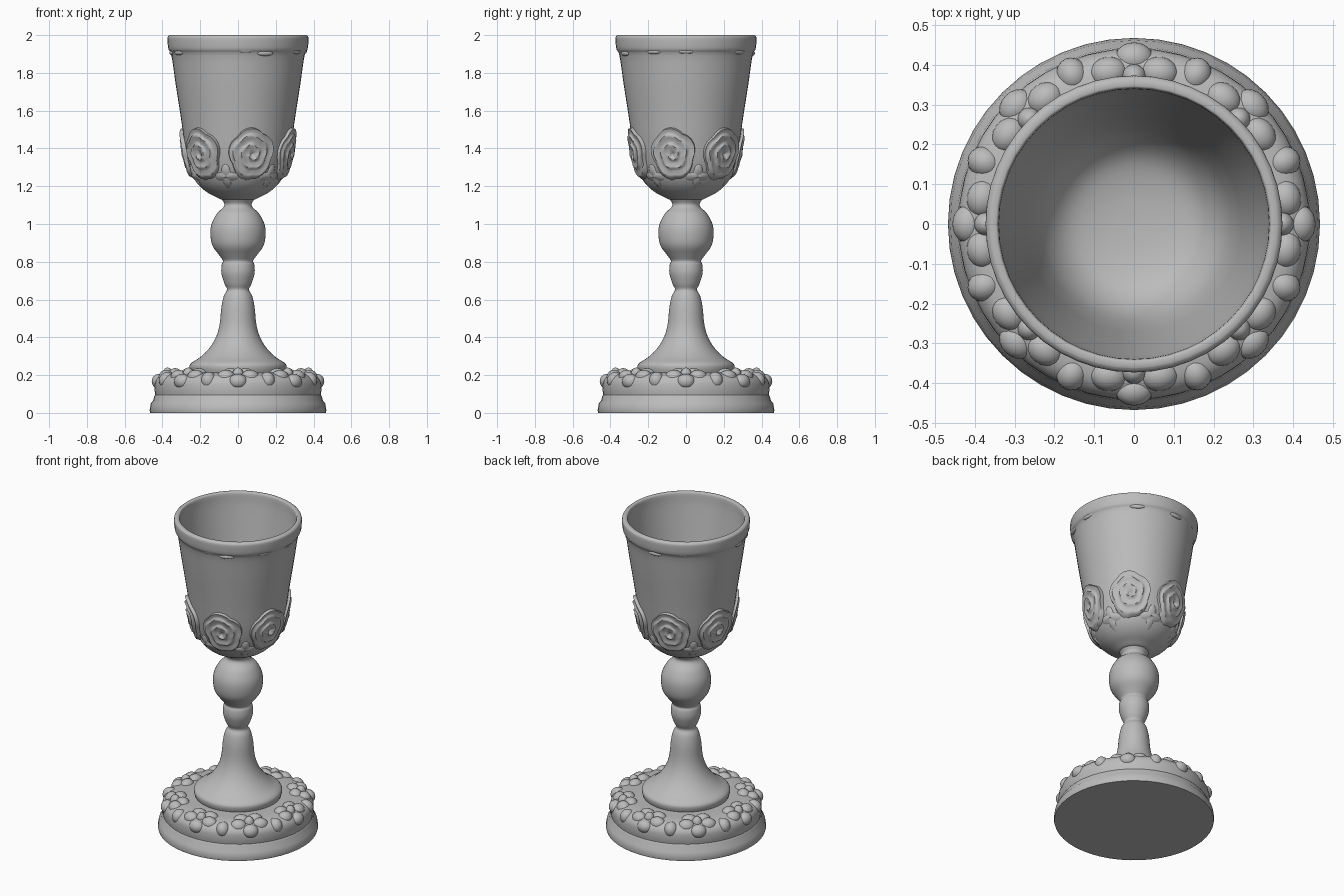
import bpy, bmesh, math
from math import sin, cos, pi
from mathutils import Vector, Matrix

if "Cube" in bpy.data.objects:
    bpy.data.objects.remove(bpy.data.objects["Cube"])

metal = bpy.data.materials.new("plain grey")
metal.use_nodes = True
GREY = (0.5, 0.5, 0.5, 1)
metal.diffuse_color = GREY
metal.node_tree.nodes["Principled BSDF"].inputs["Base Color"].default_value = GREY


def finish(bm, name, angle=50):
    bmesh.ops.remove_doubles(bm, verts=bm.verts, dist=0.0005)
    bmesh.ops.recalc_face_normals(bm, faces=bm.faces)
    mesh = bpy.data.meshes.new(name)
    bm.to_mesh(mesh)
    bm.free()
    mesh.materials.append(metal)
    ob = bpy.data.objects.new(name, mesh)
    bpy.context.collection.objects.link(ob)
    bpy.ops.object.select_all(action='DESELECT')
    bpy.context.view_layer.objects.active = ob
    ob.select_set(True)
    bpy.ops.object.shade_smooth_by_angle(angle=math.radians(angle))
    return ob


def smooth(points, n=4):
    """Catmull-Rom curve through the profile points."""
    p = [Vector(q) for q in points]
    p = [p[0]] + p + [p[-1]]
    out = []
    for a, b, c, d in zip(p, p[1:], p[2:], p[3:]):
        for i in range(n):
            t = i / n
            out.append(0.5 * (2 * b + (c - a) * t + (2 * a - 5 * b + 4 * c - d) * t * t
                              + (3 * b - a - 3 * c + d) * t ** 3))
    return out + [p[-1]]


def lathe(name, profile, angle=50):
    bm = bmesh.new()
    vs = [bm.verts.new((max(r, 0), 0, z)) for r, z in profile]
    es = [bm.edges.new(pair) for pair in zip(vs, vs[1:])]
    bmesh.ops.spin(bm, geom=vs + es, cent=(0, 0, 0), axis=(0, 0, 1),
                   angle=2 * pi, steps=48)
    return finish(bm, name, angle)


# Foot: stepped disc with a rounded shoulder
foot = [(0, 0), (0.465, 0), (0.468, 0.012), (0.462, 0.05), (0.448, 0.068), (0.445, 0.085)]
shoulder = [(0.438, 0.095), (0.442, 0.13), (0.437, 0.17), (0.41, 0.2), (0.36, 0.212),
            (0.3, 0.215), (0.2, 0.215)]
lathe("foot", foot + [tuple(v) for v in smooth(shoulder)] + [(0, 0.215)], 35)

# Stem: flared collar, tapering shaft, small bulb and large knob
stem = [(0.245, 0.2), (0.257, 0.235), (0.25, 0.262), (0.2, 0.295), (0.15, 0.345),
        (0.115, 0.405), (0.097, 0.47), (0.088, 0.56), (0.075, 0.62), (0.058, 0.652),
        (0.072, 0.685), (0.088, 0.74), (0.086, 0.785), (0.08, 0.805), (0.1, 0.835),
        (0.135, 0.885), (0.146, 0.945), (0.14, 1.0), (0.112, 1.055), (0.08, 1.085),
        (0.072, 1.105), (0.082, 1.125), (0.1, 1.15)]
lathe("stem", smooth(stem))

# Cup: hollow bowl with a thickened lip
outer = [(0, 1.125), (0.08, 1.128), (0.12, 1.145), (0.17, 1.172), (0.215, 1.215),
         (0.25, 1.28), (0.272, 1.36), (0.288, 1.46), (0.302, 1.56), (0.33, 1.74),
         (0.352, 1.89), (0.368, 1.925), (0.373, 1.965), (0.372, 1.99), (0.362, 2.0)]
inner = [(0.35, 2.0), (0.341, 1.99), (0.335, 1.92), (0.31, 1.75), (0.28, 1.55),
         (0.258, 1.42), (0.225, 1.31), (0.17, 1.24), (0.09, 1.212), (0, 1.205)]
lathe("cup", smooth(outer) + smooth(inner), 60)


def cup_radius(z):
    for (r0, z0), (r1, z1) in zip(outer, outer[1:]):
        if z0 <= z <= z1:
            return r0 + (r1 - r0) * (z - z0) / (z1 - z0)
    return outer[-1][0]


def relief(name, turn, z, width, height, outline, depth, rings=18, sides=48):
    """Raised ornament: a polar patch wrapped on the cup wall."""
    bm = bmesh.new()
    rows = []
    for i in range(rings + 1):
        u = i / rings
        row = []
        for j in range(sides):
            t = 2 * pi * j / sides
            k = u * outline(t)
            zz = z + k * height * sin(t)
            r = cup_radius(zz) + (depth(u, t) if i < rings else -0.008)
            a = turn + k * width * cos(t) / 0.28
            row.append(bm.verts.new((r * sin(a), -r * cos(a), zz)))
        rows.append(row)
    for low, high in zip(rows, rows[1:]):
        for j in range(sides):
            k = (j + 1) % sides
            bm.faces.new((low[j], low[k], high[k], high[j]))
    return finish(bm, name, 60)


def rose_outline(t):
    return 0.9 + 0.1 * abs(sin(2.5 * t + 0.5))


def rose_depth(u, t):
    # overlapping petals wind outwards in a spiral
    s = (u * 3 - t / (2 * pi)) % 1
    lip = s ** 2 * min(1, (1 - s) * 6)
    return 0.012 + 0.016 * lip * min(1, u * 5) + 0.007 * (1 - u) - 0.014 * max(0, 1 - u * 6)


def leaf_outline(t):
    return 0.75 + 0.25 * cos(4 * t)


def leaf_depth(u, t):
    return 0.014 * (1 - u * u) - 0.005 * abs(sin(t)) * (1 - u)


# Six roses round the bowl with leaves tucked between them
for i in range(6):
    a = math.radians(15 + 60 * i)
    relief(f"rose_{i + 1}", a, 1.368, 0.128, 0.145, rose_outline, rose_depth)
    relief(f"leaf_{i + 1}", a + pi / 6, 1.25, 0.09, 0.075, leaf_outline, leaf_depth, 8, 32)


def blob(bm, r, a, z, size):
    m = (Matrix.Rotation(a, 4, 'Z') @ Matrix.Translation((r, 0, z))
         @ Matrix.Diagonal((*size, 1)))
    bmesh.ops.create_icosphere(bm, subdivisions=3, radius=1, matrix=m)


# Flower clusters on the shoulder of the foot
COUNT = 8
bm = bmesh.new()
for i in range(COUNT):
    a = -pi / 2 + 2 * pi * i / COUNT
    blob(bm, 0.372, a, 0.2, (0.03, 0.03, 0.04))
    for j in range(5):
        t = 2 * pi * j / 5
        r = 0.372 + 0.045 * cos(t)
        z = 0.197 - 0.03 * max(0, cos(t))
        blob(bm, r, a + 0.068 * sin(t) / r, z, (0.04, 0.048, 0.04))
    # small bud hanging between neighbouring flowers
    blob(bm, 0.405, a + pi / COUNT, 0.172, (0.045, 0.04, 0.045))
finish(bm, "foot_flowers", 60)

# Tiny uneven beads under the lip
bm = bmesh.new()
for i in range(12):
    a = 2 * pi * i / 12 + 0.12 * sin(i * 2.3)
    blob(bm, 0.352, a, 1.915 + 0.012 * sin(i * 1.7), (0.013, 0.045, 0.014))
finish(bm, "lip_ornament", 60)
